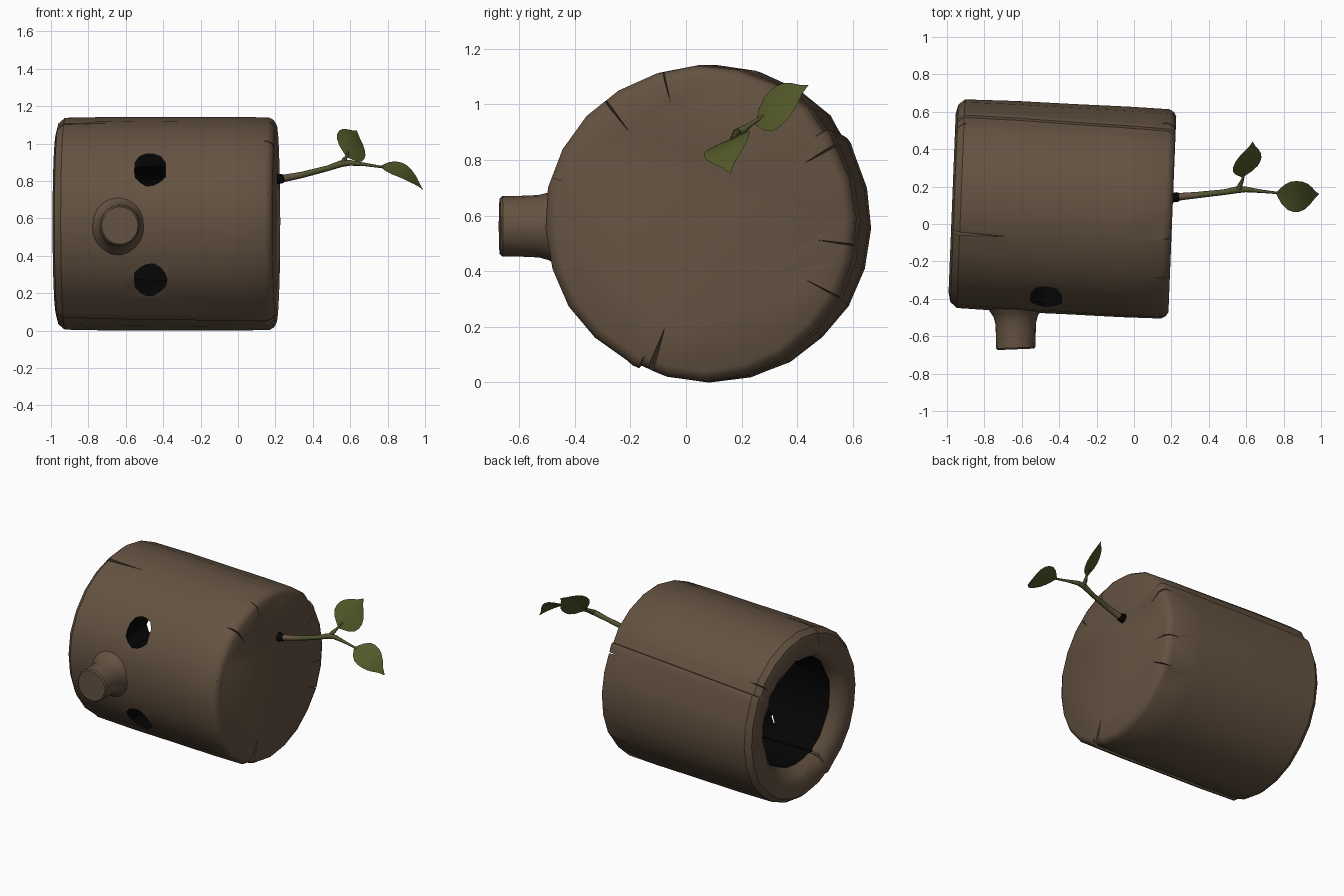
import bpy, bmesh, math, random
from mathutils import Vector

if "Cube" in bpy.data.objects:
    bpy.data.objects.remove(bpy.data.objects["Cube"])

random.seed(4)


def material(name, rgb):
    m = bpy.data.materials.new(name)
    m.diffuse_color = (*rgb, 1)
    m.use_nodes = True
    m.node_tree.nodes["Principled BSDF"].inputs["Base Color"].default_value = m.diffuse_color
    return m


BARK = material("bark brown", (0.127, 0.085, 0.053))
DARK = material("hollow black", (0.0015, 0.0015, 0.0015))
TWIG = material("twig olive", (0.085, 0.085, 0.030))
LEAF = material("leaf green", (0.085, 0.098, 0.022))


def make_object(name, bm, mats, angle=35):
    bmesh.ops.recalc_face_normals(bm, faces=bm.faces[:])
    me = bpy.data.meshes.new(name)
    bm.to_mesh(me)
    bm.free()
    ob = bpy.data.objects.new(name, me)
    bpy.context.collection.objects.link(ob)
    for m in mats:
        me.materials.append(m)
    smooth(ob, angle)
    return ob


def smooth(ob, angle=35):
    bpy.ops.object.select_all(action='DESELECT')
    ob.select_set(True)
    bpy.context.view_layer.objects.active = ob
    bpy.ops.object.shade_smooth_by_angle(angle=math.radians(angle))


def skin(bm, rings):
    """Bridge rings of vertices into a capped tube; returns faces per band and the caps."""
    bands = []
    for a, b in zip(rings, rings[1:]):
        n = len(a)
        bands.append([bm.faces.new((a[i], a[(i + 1) % n], b[(i + 1) % n], b[i])) for i in range(n)])
    return bands, [bm.faces.new(rings[0]), bm.faces.new(rings[-1])]


def log_point(x, r, a):
    # the log leans a little and its ends are cut at a slant
    y = 0.08 - 0.05 * (x + 0.35) + r * math.cos(a)
    return Vector((x + 0.04 * y, y, 0.572 + 1.005 * r * math.sin(a)))


# Hollow log: one profile from the cavity floor, round the rim, to the end face
seams = [math.radians(-115), math.radians(35)]
angles = [(math.radians(15 * i), random.uniform(-0.004, 0.005)) for i in range(-12, 12)]
angles = [p for p in angles if all(abs(p[0] - s) > 0.08 for s in seams)]
for s in seams:
    angles += [(s - 0.05, 0.003), (s - 0.008, 0.002), (s, -0.010), (s + 0.09, -0.006)]
angles.sort()
profile = [(0.06, 0.36), (-0.45, 0.37), (-0.80, 0.36), (-0.90, 0.355), (-0.945, 0.385), (-0.97, 0.43),
           (-0.977, 0.48), (-0.965, 0.53), (-0.93, 0.560), (-0.65, 0.565), (-0.35, 0.564),
           (-0.05, 0.565), (0.165, 0.562), (0.19, 0.548), (0.203, 0.525)]
bm = bmesh.new()
rings = []
for k, (x, r) in enumerate(profile):
    ring = []
    for a, d in angles:
        dip = d if k > 5 else random.uniform(-0.012, 0.012)
        ring.append(bm.verts.new(log_point(x, r + dip, a + 0.06 * (x + 0.4) * (k > 3))))
    rings.append(ring)
bands, caps = skin(bm, rings)
for f in bands[0] + bands[1] + bands[2] + [caps[0]]:
    f.material_index = 1
log = make_object("hollow_log", bm, [BARK, DARK])

# Cutter: eye holes, twig socket and cracks
bm = bmesh.new()


def hole(centre, axis, radius, depth, sides, jitter):
    rot = Vector(axis).to_track_quat('Z', 'Y').to_matrix()
    radii = [radius * random.uniform(1 - jitter, 1 + jitter) for _ in range(sides)]
    ends = []
    for h in (-depth / 2, depth / 2):
        ends.append([bm.verts.new(Vector(centre) + rot @ Vector((
            q * math.cos(math.tau * i / sides), q * math.sin(math.tau * i / sides), h)))
            for i, q in enumerate(radii)])
    b, c = skin(bm, ends)
    for f in b[0] + c:
        f.material_index = 1


def crack(end, degrees, length, width, depth):
    """Thin wedge, open at the rim and narrowing towards the middle."""
    a = math.radians(degrees)
    out = 1 if end > 0 else -1
    x = end + 0.012 * out
    pts = [log_point(x, 0.63, a - width), log_point(x, 0.63, a + width),
           log_point(x, 0.55 - length, a), log_point(end - out * depth, 0.60, a)]
    v = [bm.verts.new(p) for p in pts]
    for t in ((0, 1, 2), (0, 1, 3), (1, 2, 3), (0, 2, 3)):
        bm.faces.new([v[i] for i in t])


for z in (0.86, 0.272):
    hole((-0.47, -0.43, z), (0, 1, 0), 0.087, 0.62, 14, 0.06)
hole((0.22, 0.145, 0.81), (1, 0, 0), 0.032, 0.16, 7, 0.05)
for c in ((0.205, 128, 0.16, 0.014, 0.10), (0.205, 104, 0.13, 0.01, 0.08),
          (0.205, 30, 0.14, 0.016, 0.12), (0.205, -8, 0.16, 0.01, 0.10),
          (0.205, -28, 0.15, 0.01, 0.08), (0.205, -109, 0.18, 0.03, 0.12),
          (0.205, 163, 0.05, 0.01, 0.06), (-0.975, 107, 0.10, 0.03, 0.42),
          (-0.975, 40, 0.08, 0.012, 0.15)):
    crack(*c)
cutter = make_object("hole_cutter", bm, [BARK, DARK])
cutter.hide_render = True
mod = log.modifiers.new("holes", 'BOOLEAN')
mod.object = cutter
mod.operation = 'DIFFERENCE'
mod.solver = 'EXACT'
bpy.context.view_layer.objects.active = log
bpy.ops.object.modifier_apply(modifier=mod.name)
bpy.data.objects.remove(cutter)
smooth(log)

# Cut branch stub, flaring into the bark
bm = bmesh.new()
rings = []
for y, r in ((-0.67, 0.097), (-0.662, 0.105), (-0.60, 0.106), (-0.53, 0.109),
             (-0.495, 0.118), (-0.472, 0.132), (-0.435, 0.158)):
    rings.append([bm.verts.new((-0.632 + r * math.cos(t), y + 0.04 * r * math.cos(t),
                                0.562 + r * 1.03 * math.sin(t)))
                  for t in (math.tau * i / 20 for i in range(20))])
skin(bm, rings)
make_object("branch_stub", bm, [BARK])


# Twig and its fork: dark at the socket, then brown, then olive
def tube(name, pts, mats, splits=()):
    bm = bmesh.new()
    rings = []
    for i, (x, y, z, r) in enumerate(pts):
        d = Vector(pts[min(i + 1, len(pts) - 1)][:3]) - Vector(pts[max(i - 1, 0)][:3])
        rot = d.to_track_quat('Z', 'Y').to_matrix()
        rings.append([bm.verts.new(Vector((x, y, z)) + rot @ Vector((
            r * math.cos(math.tau * k / 8), r * math.sin(math.tau * k / 8), 0))) for k in range(8)])
    skin(bm, rings)
    for f in bm.faces:
        f.material_index = sum(f.calc_center_median().x < s for s in splits)
    make_object(name, bm, mats, 60)


tube("twig", [(0.13, 0.135, 0.802, 0.026), (0.232, 0.144, 0.812, 0.026), (0.245, 0.146, 0.814, 0.020),
              (0.34, 0.155, 0.832, 0.017), (0.48, 0.17, 0.868, 0.015), (0.55, 0.183, 0.892, 0.018),
              (0.60, 0.185, 0.897, 0.015), (0.68, 0.175, 0.888, 0.009), (0.78, 0.165, 0.873, 0.006)],
     [TWIG, BARK, DARK], (0.34, 0.242))
tube("twig_fork", [(0.56, 0.178, 0.893, 0.016), (0.568, 0.21, 0.912, 0.013), (0.58, 0.235, 0.93, 0.008),
                   (0.59, 0.28, 0.96, 0.005)], [TWIG])


# Leaves: pointed blades, folded at the midrib and bent along their length
def leaf(name, base, tip, across, bend, fold):
    base, tip, across = Vector(base), Vector(tip), Vector(across)
    normal = (tip - base).cross(across).normalized()
    widths = [0.05, 0.62, 0.92, 1.0, 0.97, 0.84, 0.58, 0.24, 0.01]
    bm = bmesh.new()
    rows = []
    for i, w in enumerate(widths):
        t = i / (len(widths) - 1)
        mid = base.lerp(tip, t) + normal * bend * math.sin(math.pi * t)
        rows.append([bm.verts.new(mid + across * (0.5 * w * s) + normal * fold * w * abs(s))
                     for s in (-1, -0.5, 0, 0.5, 1)])
    for a, b in zip(rows, rows[1:]):
        for k in range(4):
            bm.faces.new((a[k], a[k + 1], b[k + 1], b[k]))
    make_object(name, bm, [LEAF], 60)


leaf("leaf_outer", (0.76, 0.165, 0.878), (0.99, 0.16, 0.752), (0.02, 0.165, 0.075), 0.035, 0.006)
leaf("leaf_upper", (0.58, 0.25, 0.93), (0.635, 0.44, 1.07), (0.145, 0.03, -0.135), -0.015, 0.010)
